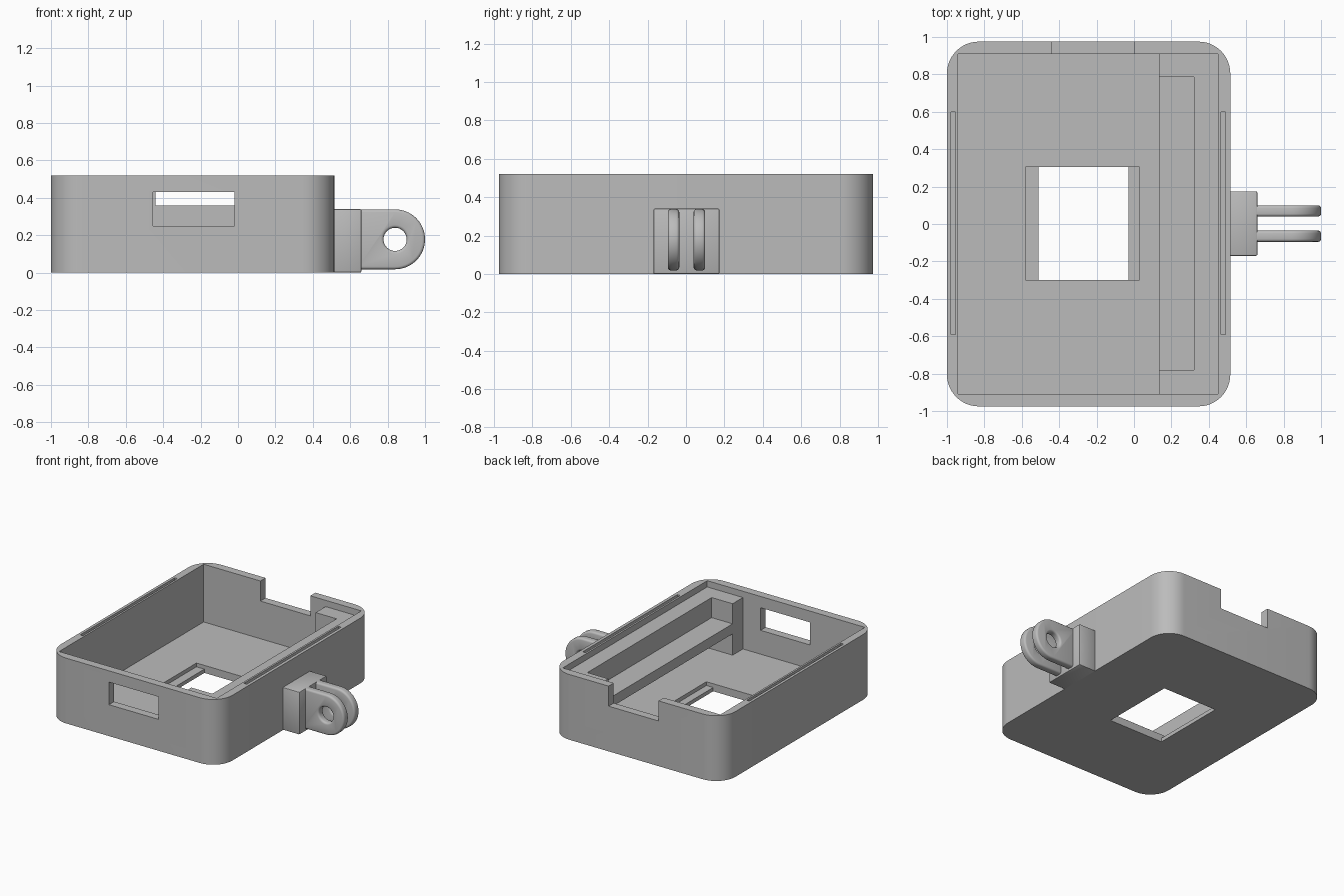
import bpy, bmesh
from math import pi, cos, sin, radians

start = bpy.data.objects.get("Cube")
if start:
    bpy.data.objects.remove(start, do_unlink=True)

grey = bpy.data.materials.new("plain grey")
grey.use_nodes = True
grey.diffuse_color = (0.5, 0.5, 0.5, 1)
grey.node_tree.nodes["Principled BSDF"].inputs["Base Color"].default_value = (0.5, 0.5, 0.5, 1)


def finish(name, bm):
    bmesh.ops.recalc_face_normals(bm, faces=bm.faces)
    mesh = bpy.data.meshes.new(name)
    bm.to_mesh(mesh)
    bm.free()
    mesh.materials.append(grey)
    obj = bpy.data.objects.new(name, mesh)
    bpy.context.collection.objects.link(obj)
    return obj


def box(name, x, y, z, corner=0):
    """Box from (min, max) ranges, with optional rounded vertical corners."""
    bm = bmesh.new()
    bmesh.ops.create_cube(bm, size=1)
    for v in bm.verts:
        v.co = [r[0] if c < 0 else r[1] for c, r in zip(v.co, (x, y, z))]
    if corner:
        upright = [e for e in bm.edges if abs(e.verts[0].co.z - e.verts[1].co.z) > 0.01]
        bmesh.ops.bevel(bm, geom=upright, offset=corner, segments=12,
                        profile=0.5, affect='EDGES')
    return finish(name, bm)


def plate(name, points, y):
    """Extrude an XZ outline between two y values."""
    bm = bmesh.new()
    face = bm.faces.new([bm.verts.new((px, y[0], pz)) for px, pz in points])
    new = bmesh.ops.extrude_face_region(bm, geom=[face])["geom"]
    bmesh.ops.translate(bm, vec=(0, y[1] - y[0], 0),
                        verts=[g for g in new if isinstance(g, bmesh.types.BMVert)])
    return finish(name, bm)


def arc(cx, cz, r, a0, a1, n):
    return [(cx + r * cos(a0 + (a1 - a0) * i / n), cz + r * sin(a0 + (a1 - a0) * i / n))
            for i in range(n + 1)]


def apply_modifier(obj, mod):
    bpy.ops.object.select_all(action='DESELECT')
    bpy.context.view_layer.objects.active = obj
    obj.select_set(True)
    bpy.ops.object.modifier_apply(modifier=mod.name)


def combine(obj, other, operation='DIFFERENCE'):
    mod = obj.modifiers.new(operation, 'BOOLEAN')
    mod.operation, mod.solver, mod.object = operation, 'EXACT', other
    apply_modifier(obj, mod)
    bpy.data.objects.remove(other, do_unlink=True)


def bevel(obj, width, segments):
    mod = obj.modifiers.new("soft edges", 'BEVEL')
    mod.width, mod.segments = width, segments
    mod.limit_method, mod.angle_limit = 'ANGLE', radians(40)
    apply_modifier(obj, mod)


def smooth(obj):
    bpy.ops.object.select_all(action='DESELECT')
    bpy.context.view_layer.objects.active = obj
    obj.select_set(True)
    bpy.ops.object.shade_smooth_by_angle(angle=radians(35))


# Case shell with its openings
FLOOR, TOP = 0.06, 0.52
case = box("case", (-1, 0.515), (-0.975, 0.975), (0, TOP), corner=0.17)
openings = [
    ("cavity", (-0.94, 0.45), (-0.91, 0.91), (FLOOR, 0.7)),
    ("floor_window", (-0.51, -0.03), (-0.3, 0.305), (-0.1, 0.1)),
    ("floor_window_step", (-0.58, 0.03), (-0.3, 0.305), (0.03, 0.1)),
    ("front_window", (-0.455, -0.02), (-1.1, -0.8), (0.25, 0.43)),
    ("back_notch", (-0.44, 0), (0.8, 1.1), (0.36, 0.7)),
    ("right_rim_slot", (-0.978, -0.955), (-0.59, 0.6), (0.47, 0.7)),
    ("left_rim_slot", (0.465, 0.49), (-0.59, 0.6), (0.47, 0.7)),
]
for name, x, y, z in openings:
    combine(case, box(name, x, y, z))
smooth(case)

# Inner compartment: end blocks, shelf and upper rail along the side wall
RAIL_TOP = 0.47
box("front_end_block", (0.135, 0.455), (-0.915, -0.78), (FLOOR - 0.005, RAIL_TOP))
box("back_end_block", (0.135, 0.455), (0.785, 0.915), (FLOOR - 0.005, RAIL_TOP))
box("compartment_shelf", (0.135, 0.455), (-0.78, 0.785), (0.23, 0.31))
box("compartment_rail", (0.32, 0.455), (-0.78, 0.785), (0.31, RAIL_TOP))

# Hinge mount on the side
mount = box("mount_block", (0.5, 0.66), (-0.17, 0.175), (0, 0.34))
bevel(mount, 0.008, 2)
smooth(mount)

# Two rounded prongs with a bolt hole
CX, CZ, R = 0.84, 0.178, 0.16
outline = [(0.63, CZ - R)] + arc(CX, CZ, R, -pi / 2, pi / 2, 32) + [(0.63, CZ + R)]
for name, y in (("front_prong", (-0.095, -0.035)), ("back_prong", (0.04, 0.1))):
    prong = plate(name, outline, y)
    combine(prong, plate("bolt_hole", arc(CX, CZ, 0.062, 0, 2 * pi * 31 / 32, 31),
                         (-0.3, 0.3)))
    bevel(prong, 0.015, 3)
    smooth(prong)
